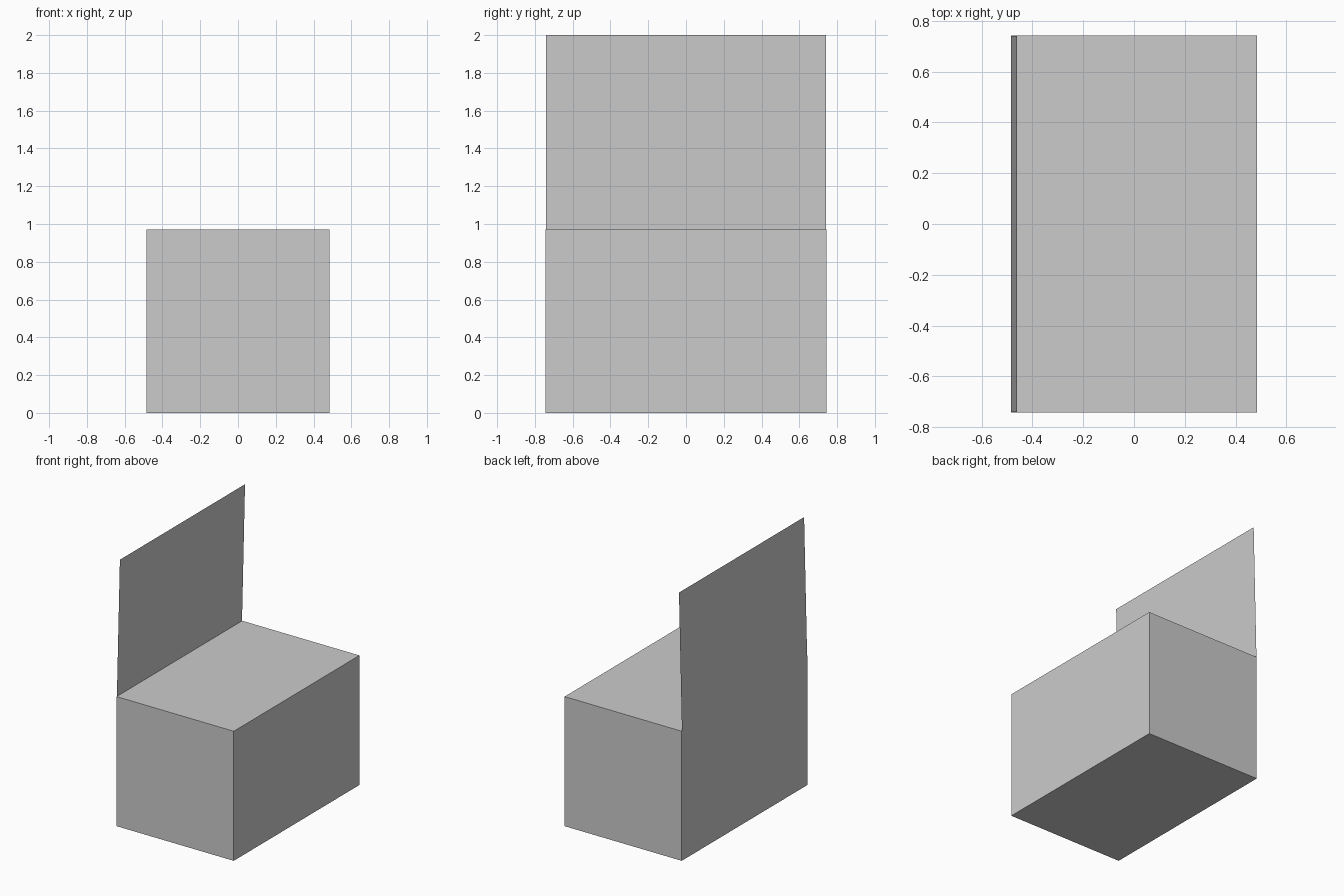
import bpy
import bmesh

if "Cube" in bpy.data.objects:
    bpy.data.objects.remove(bpy.data.objects["Cube"])


def make_object(name, bm):
    mesh = bpy.data.meshes.new(name)
    bm.to_mesh(mesh)
    bm.free()
    obj = bpy.data.objects.new(name, mesh)
    bpy.context.collection.objects.link(obj)
    return obj


W, D, H = 0.97, 1.486, 0.97

# Solid box base standing on the ground
bm = bmesh.new()
bmesh.ops.create_cube(bm, size=1)
bmesh.ops.scale(bm, vec=(W, D, H), verts=bm.verts)
bmesh.ops.translate(bm, vec=(0, 0, H / 2), verts=bm.verts)
make_object("box_base", bm)

# Paper-thin raised panel, hinged on the left top edge and leaning slightly inwards
bm = bmesh.new()
half = 0.74
bottom_x, top_x = -W / 2, -0.46
corners = [(bottom_x, half, H), (bottom_x, -half, H),
           (top_x, -half, 2.0), (top_x, half, 2.0)]
bm.faces.new([bm.verts.new(c) for c in corners])
make_object("back_panel", bm)
